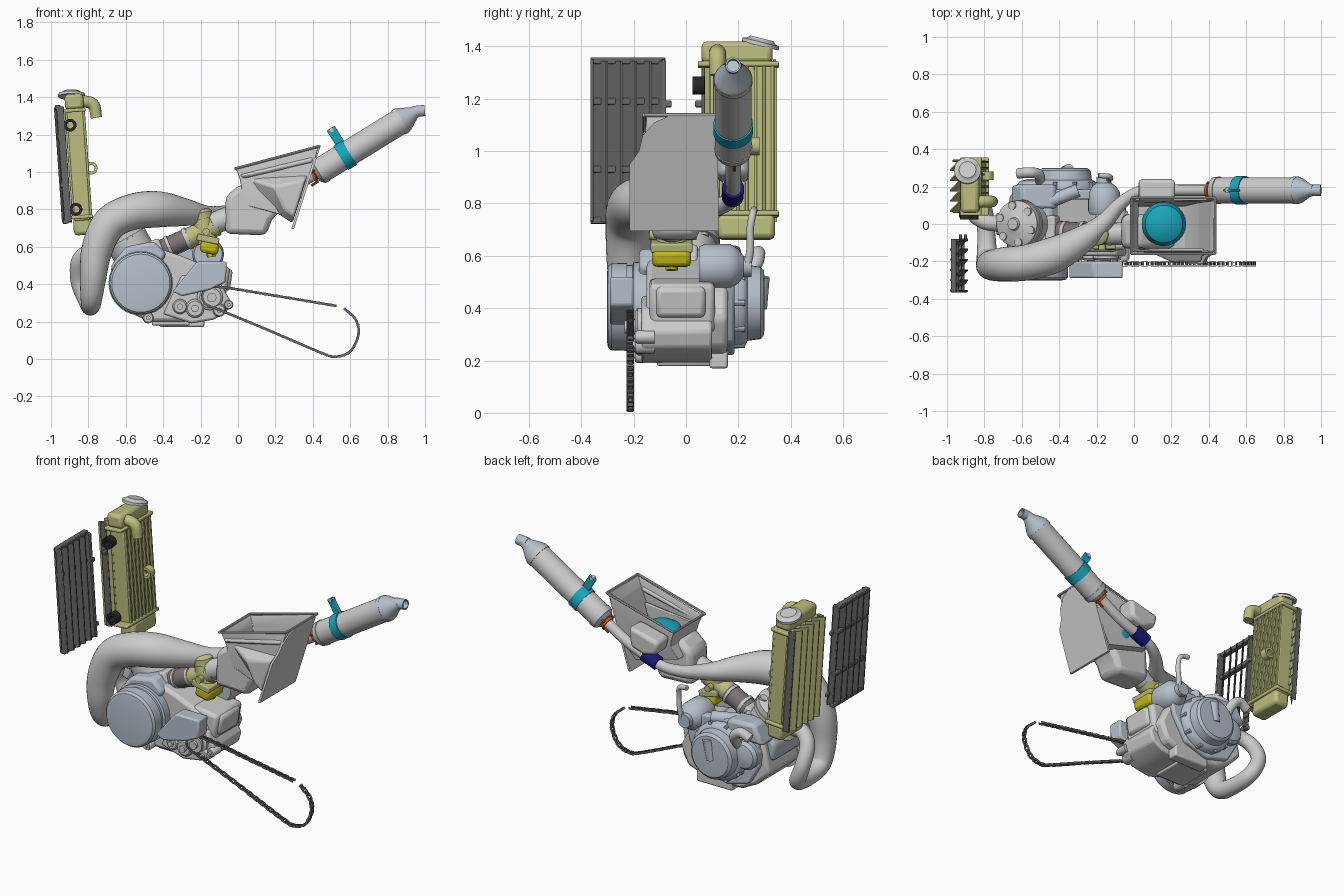
import bpy, bmesh, math
from mathutils import Vector, Matrix

if "Cube" in bpy.data.objects:
    bpy.data.objects.remove(bpy.data.objects["Cube"])

MATS = {}
COL = dict(olive=(.5, .51, .21), dark=(.14, .14, .14), cyan=(.01, .38, .5), navy=(.01, .01, .2),
           yellow=(.55, .5, .01), steel=(.47, .53, .6), rubber=(.2, .17, .17), orange=(.6, .1, .02),
           black=(.02, .02, .02))

def finish(name, bm, col=None, bevel=0, solid=0):
    bmesh.ops.recalc_face_normals(bm, faces=bm.faces)
    me = bpy.data.meshes.new(name)
    bm.to_mesh(me)
    bm.free()
    ob = bpy.data.objects.new(name, me)
    bpy.context.collection.objects.link(ob)
    if col:
        if col not in MATS:
            MATS[col] = bpy.data.materials.new(col)
            MATS[col].diffuse_color = (*COL[col], 1)
        me.materials.append(MATS[col])
    if solid:
        ob.modifiers.new("wall", 'SOLIDIFY').thickness = solid
    if bevel:
        m = ob.modifiers.new("bevel", 'BEVEL')
        m.width, m.segments, m.limit_method = bevel, 2, 'ANGLE'
    return ob

def loft(name, rings, col=None, bevel=0, solid=0, caps=(True, True)):
    bm = bmesh.new()
    vs = [[bm.verts.new(p) for p in r] for r in rings]
    n = len(vs[0])
    for a, b in zip(vs, vs[1:]):
        for i in range(n):
            bm.faces.new((a[i], a[(i + 1) % n], b[(i + 1) % n], b[i]))
    for use, r in zip(caps, (vs[0], vs[-1])):
        if use:
            bm.faces.new(r)
    return finish(name, bm, col, bevel, solid)

def circle(c, u, v, r, seg):
    return [c + (u * math.cos(k * math.tau / seg) + v * math.sin(k * math.tau / seg)) * r for k in range(seg)]

def turned(name, base, axis, prof, col=None, seg=32, cap=True):
    """Solid of revolution: prof is (distance along axis, radius)."""
    t = Vector(axis).normalized()
    u = t.orthogonal().normalized()
    rings = [circle(Vector(base) + t * d, u, t.cross(u), r, seg) for d, r in prof]
    return loft(name, rings, col, caps=(cap, cap))

def rod(name, a, b, r, col=None, seg=20):
    d = Vector(b) - Vector(a)
    return turned(name, a, d, [(0, r), (d.length, r)], col, seg)

def spline(pts, n):
    p = [Vector(q) for q in pts]
    p = [2 * p[0] - p[1]] + p + [2 * p[-1] - p[-2]]
    out = []
    for a, b, c, d in zip(p, p[1:], p[2:], p[3:]):
        for k in range(n):
            t = k / n
            out.append(.5 * (2 * b + (c - a) * t + (2 * a - 5 * b + 4 * c - d) * t * t + (3 * b - a - 3 * c + d) * t ** 3))
    return out + [p[-2]]

def tube(name, pts, col=None, n=7, seg=24):
    """Swept round pipe through (x, y, z, radius) points."""
    s = spline(pts, n)
    u, rings = None, []
    for i, q in enumerate(s):
        t = (s[min(i + 1, len(s) - 1)].xyz - s[max(i - 1, 0)].xyz).normalized()
        u = (u - t * u.dot(t)).normalized() if u else t.orthogonal().normalized()
        rings.append(circle(q.xyz, u, t.cross(u), q[3], seg))
    return loft(name, rings, col)

def box(name, c, size, col=None, ry=0, bevel=.006, bm=None):
    own = bm is None
    bm = bmesh.new() if own else bm
    m = Matrix.Translation(c) @ Matrix.Rotation(ry, 4, 'Y') @ Matrix.Diagonal((*size, 1))
    bmesh.ops.create_cube(bm, size=1, matrix=m)
    return finish(name, bm, col, bevel) if own else None

def prism(name, prof, y0, y1, col=None, bevel=.012):
    return loft(name, [[(x, y, z) for x, z in prof] for y in (y0, y1)], col, bevel)

# radiator, leaning slightly forward
LEAN = -.07
rx = lambda z: -.85 + LEAN * (z - 1)
box("radiator_core", (rx(1.04), .215, 1.04), (.085, .25, .6), "olive", LEAN)
for k in range(8):
    box("radiator_fin", (rx(1.04), .1 + k * .033, 1.04), (.108, .012, .58), "olive", LEAN, .003)
box("radiator_top_tank", (rx(1.37), .195, 1.375), (.1, .27, .085), "olive", LEAN, .02)
box("radiator_bottom_tank", (rx(.71), .23, .71), (.1, .22, .095), "olive", LEAN, .02)
for z in (1.33, .76):
    box("radiator_flange", (rx(z), .2, z), (.115, .31, .02), "olive", LEAN)
turned("radiator_cap", (-.89, .28, 1.39), (0, .25, 1), [(0, .035), (.012, .035), (.012, .072), (.027, .072), (.032, .055), (.042, .045)], None, 16)
tube("radiator_outlet", [(-.86, .12, 1.37, .032), (-.81, .12, 1.375, .032), (-.77, .12, 1.355, .032), (-.757, .12, 1.29, .03)], "olive")
ring = [(0, .018), (0, .034), (.045, .034), (.045, .018), (0, .018)]
turned("radiator_side_mount", (-.785, .235, 1.02), (0, 1, 0), ring, "olive", cap=False)
for z in (1.25, .8):
    turned("radiator_rubber_mount", (rx(z) - .03, .025, z), (0, 1, 0), ring, "black", cap=False)

# louvred guards: angled upright slats, the right one in front of the radiator
gx = lambda z: -.915 + LEAN * (z - 1)
for y0 in (-.365, .06):
    col = "dark" if y0 < 0 else "olive"
    for k in range(5):
        y = y0 + .004 + k * .055
        slat = [(-.045, y), (.008, y + .056), (.008, y + .064), (-.045, y + .008)]
        loft("guard_slat", [[(gx(z) + a, b, z) for a, b in slat] for z in (.73, 1.345)], col)
    if y0 < 0:
        for z in (.735, .93, 1.19, 1.345):
            box("guard_crossbar", (gx(z) - .025, y0 + .143, z), (.03, .286, .025), col, LEAN, .004)
    for y in (y0 + .006, y0 + .278):
        box("guard_side", (gx(1.04) - .012, y, 1.04), (.04, .012, .62), "dark", LEAN, .004)
    for z in (.8, 1.18):
        box("guard_tab", (gx(z), y0 + (.295 if y0 < 0 else -.01), z), (.015, .03, .025), "dark", LEAN, .004)

# exhaust header and expansion chamber
tube("exhaust_chamber", [(-.7, 0, .57, .042), (-.79, .01, .575, .042), (-.85, .05, .52, .043), (-.85, .1, .41, .044),
     (-.805, .08, .305, .046), (-.79, -.05, .28, .048), (-.785, -.17, .31, .056), (-.775, -.215, .43, .07),
     (-.755, -.22, .58, .083), (-.69, -.215, .72, .092), (-.57, -.205, .785, .096), (-.43, -.165, .8, .097),
     (-.29, -.09, .785, .075), (-.17, 0, .77, .05), (-.07, .11, .785, .036), (.02, .17, .81, .03),
     (.12, .18, .845, .03), (.26, .18, .9, .03), (.44, .18, 1.005, .03)])
rod("pipe_joint_sleeve", (.06, .178, .825), (.15, .18, .86), .042, "navy")

# silencer
A, AX = Vector((.43, .18, 1.0)), Vector((.47, 0, .29)).normalized()
turned("silencer_body", A, AX, [(-.02, .045), (0, .07), (.03, .074), (.03, .07), (.5, .07), (.5, .074), (.525, .074)])
turned("silencer_end_cone", A, AX, [(.525, .073), (.545, .066), (.6, .034), (.625, .03)], "steel")
turned("silencer_tip", (.935, .18, 1.322), (1, 0, .1), [(0, .03), (.064, .03), (.064, .023), (.02, .023)], "steel")
turned("silencer_band", A, AX, [(.14, .069), (.14, .076), (.195, .076), (.195, .069)], "cyan")
box("silencer_bracket", (.535, .18, 1.17), (.05, .014, .15), "cyan", -.553, .005)
rod("bracket_bolt", (.5, .165, 1.225), (.5, .195, 1.225), .012)
turned("silencer_seal", A, AX, [(-.04, .03), (-.04, .04), (-.025, .04), (-.02, .03)], "orange")
for k in range(3):
    o = Vector((0, math.cos(k * 2.1 + .6), math.sin(k * 2.1 + .6))) * .05
    rod("silencer_spring", A + o - AX * .045, A + o, .007, "orange", 8)

# air box: open top, tapering body, rear flap, boot
def quad(x0, z0, x1, z1, ya, yb, yc):
    return [(x0, ya, z0), (x1, yb, z1), (x1, yc, z1), (x0, yc, z0)]
loft("airbox_body", [quad(-.01, 1.015, .43, 1.135, -.15, -.15, .13), quad(.01, .96, .4, 1.03, -.14, -.16, .125),
     quad(.02, .91, .35, .88, -.13, -.18, .12), quad(-.02, .84, .27, .76, -.12, -.16, .1)], None, .01, .008, (False, True))
rim = quad(-.015, 1.018, .435, 1.138, -.16, -.16, .14)
for p, q in zip(rim, rim[1:] + rim[:1]):
    rod("airbox_rim", p, q, .007, None, 8)
flap = [(-.215, .695), (-.215, .95), (-.18, 1.0), (-.165, 1.06), (-.12, 1.11), (-.05, 1.14), (.12, 1.14), (.125, .695)]
loft("airbox_rear_flap", [[(.285 + .32 * (z - .695) + d, y, z) for y, z in flap] for d in (0, .014)])
loft("airbox_side_ridge", [[(x, -.13, z) for x, z in ((.03, .97), (.38, 1.0), (.29, .72), (.2, .78))],
     [(x, -.205, z) for x, z in ((.2, .92), (.36, .96), (.3, .76), (.25, .8))]], None, .012)
prism("airbox_upper_rib", [(.01, .985), (.4, 1.08), (.4, 1.05), (.03, .965)], -.165, -.14)
prism("airbox_side_lobe", [(.02, .98), (.22, 1.03), (.21, .91), (.12, .88), (.04, .9)], .12, .24, None, .02)
prism("airbox_boot_housing", [(-.065, .87), (.02, .94), (.23, .8), (.18, .74), (.15, .66), (-.07, .67)], -.13, .05, None, .03)
rod("airbox_boot", (-.14, -.055, .72), (-.04, -.05, .76), .06)
turned("air_filter", (.16, .0, .82), (0, 0, 1), [(0, .1), (.05, .118), (.1, .118), (.14, .1), (.16, .065), (.167, .015)], "cyan")

# carburettor and intake
CA = Vector((-.2, 0, 1)).normalized()
rod("intake_rubber", (-.4, -.04, .585), (-.255, -.05, .65), .056, "rubber")
for d in (-.375, -.28):
    turned("intake_clamp", (d, -.045, .597 + (d + .375) * .45), (.91, -.06, .41), [(0, .05), (0, .061), (.018, .061), (.018, .05)])
rod("carburettor_throat", (-.265, -.05, .645), (-.11, -.055, .715), .056, "olive")
turned("carburettor_slide", (-.165, -.055, .62), CA, [(0, .055), (.06, .06), (.13, .052), (.13, .06), (.165, .06), (.18, .045), (.185, .02)], "olive", 20)
box("carburettor_flange", (-.16, -.055, .64), (.12, .16, .035), "olive", .2)
box("carburettor_bowl", (-.152, -.055, .597), (.1, .15, .07), "yellow", .2, .02)
rod("bowl_plug", (-.146, -.055, .575), (-.142, -.055, .545), .025, "yellow", 6)
rod("carburettor_screw", (-.17, -.14, .68), (-.17, .04, .68), .02, "olive", 12)

# crankcase
prism("crankcase", [(-.67, .34), (-.58, .25), (-.48, .2), (-.25, .2), (-.12, .25), (-.07, .36), (-.13, .48), (-.3, .55), (-.45, .6), (-.62, .54)], -.15, .16, None, .02)
prism("gearbox_left", [(-.4, .24), (-.25, .19), (-.13, .21), (-.06, .25), (-.04, .31), (-.09, .4), (-.3, .45)], -.17, .1)
box("gearbox_rear", (-.14, -.015, .41), (.17, .25, .19), None, .15, .02)
box("gearbox_rear_step", (-.1, -.02, .43), (.13, .19, .12), None, .15, .02)
box("crankcase_foot", (-.3, .125, .21), (.24, .07, .08), None, 0, .01)
box("crankcase_sump", (-.36, 0, .2), (.2, .22, .04))
for x, z, r in ((-.15, .33, .07), (-.23, .27, .05), (-.1, .26, .035), (-.31, .28, .04), (-.05, .29, .025), (-.48, .22, .03), (-.64, .37, .03)):
    turned("case_boss", (x, -.12, z), (0, -1, 0), [(0, r), (.065, r), (.075, r * .8), (.075, r * .4), (.09, r * .4)], None, 16)

# left covers
turned("ignition_cover", (-.52, -.14, .405), (0, -1, 0), [(0, .17), (.06, .172), (.065, .16), (.085, .16), (.085, .168), (.145, .166), (.158, .155), (.162, .13)], "steel", 40)
prism("sprocket_cover", [(-.35, .36), (-.22, .52), (-.06, .52), (-.065, .41), (-.15, .37), (-.3, .335)], -.29, -.2, "steel", .01)
prism("left_case_shoulder", [(-.68, .5), (-.6, .6), (-.45, .63), (-.38, .56), (-.5, .4), (-.67, .4)], -.18, .12, "steel", .02)

# right covers
prism("clutch_case", [(-.62, .38), (-.55, .26), (-.4, .22), (-.24, .27), (-.15, .42), (-.12, .55), (-.25, .6), (-.5, .62), (-.61, .52)], .13, .185, "steel", .01)
turned("clutch_cover", (-.37, .17, .42), (0, 1, 0), [(0, .175), (.045, .172), (.06, .16), (.065, .145), (.115, .138), (.128, .122), (.13, .09)], "steel", 40)
for k in range(10):
    a = k * math.tau / 10
    x, z = -.37 + .168 * math.cos(a), .42 + .168 * math.sin(a)
    rod("cover_bolt", (x, .16, z), (x, .225, z), .012, "steel", 8)
turned("kick_boss", (-.16, .05, .56), (0, 1, 0), [(0, .075), (.02, .085), (.12, .085), (.15, .065), (.17, .04), (.2, .04)], "steel")
tube("kick_lever", [(-.14, .23, .55, .016), (-.13, .245, .62, .015), (-.125, .245, .7, .014), (-.135, .255, .76, .014), (-.19, .26, .775, .014)])
turned("water_pump", (-.54, .13, .44), (0, 1, 0), [(0, .085), (.08, .085), (.1, .07), (.11, .03)], "steel")
tube("water_elbow", [(-.5, .22, .5, .026), (-.51, .265, .57, .028), (-.56, .275, .61, .028), (-.62, .27, .585, .028)])
rod("cover_hose_stub", (-.37, .28, .4), (-.35, .29, .52), .03, "steel")

# cylinder and head, leaning forward
C, CD = (-.46, 0, .4), (-.5, 0, .87)
turned("cylinder", C, CD, [(.1, .14), (.17, .14), (.17, .115), (.28, .115), (.28, .13), (.3, .13)])
turned("cylinder_head", C, CD, [(.3, .125), (.335, .125), (.345, .11), (.35, .07), (.365, .035), (.38, .03)])
t = Vector(CD).normalized()
u = t.orthogonal().normalized()
for p in circle(Vector(C) + t * .27, u, t.cross(u), .1, 6):
    rod("head_bolt", p, p + t * .085, .022, None, 12)
box("exhaust_flange", (-.7, 0, .57), (.05, .12, .12), None, .3, .012)
box("intake_flange", (-.43, -.03, .58), (.06, .15, .12), None, -.4, .012)
prism("power_valve_housing", [(-.66, .52), (-.6, .64), (-.42, .63), (-.4, .54)], .08, .21, "steel", .02)
rod("power_valve_cap", (-.45, .12, .6), (-.3, .18, .6), .035, "steel")

# drive chain and sprocket
path = spline([(.57, .267), (.63, .21), (.644, .13), (.6, .04), (.52, .012), (.44, .035), (.16, .155), (-.11, .267),
               (-.18, .3), (-.185, .36), (-.12, .387), (.2, .338), (.535, .282)], 30)
bm, last, k = bmesh.new(), path[0], 0
for p in path[1:]:
    d = p - last
    if d.length >= .022:
        m, a, w = (p + last) / 2, -math.atan2(d.y, d.x), .012 if k % 2 else .008
        for s in (-1, 1):
            box("", (m.x, -.213 + s * w, m.y), (.028, .003, .013), ry=a, bm=bm)
        box("", (last.x, -.213, last.y), (.009, .02, .015), ry=a, bm=bm)
        last, k = p, k + 1
finish("drive_chain", bm, "dark")
turned("drive_sprocket", (-.14, -.205, .328), (0, -1, 0), [(0, .05), (.014, .05), (.014, .025), (.03, .025)], None, 13)

# smooth round surfaces, keep hard edges
for ob in bpy.context.collection.objects:
    ob.select_set(True)
    bpy.context.view_layer.objects.active = ob
bpy.ops.object.shade_smooth_by_angle(angle=math.radians(35))

for m in bpy.data.materials:
    if m.users and not m.is_grease_pencil:
        m.use_nodes = True
        m.node_tree.nodes["Principled BSDF"].inputs["Base Color"].default_value = m.diffuse_color
